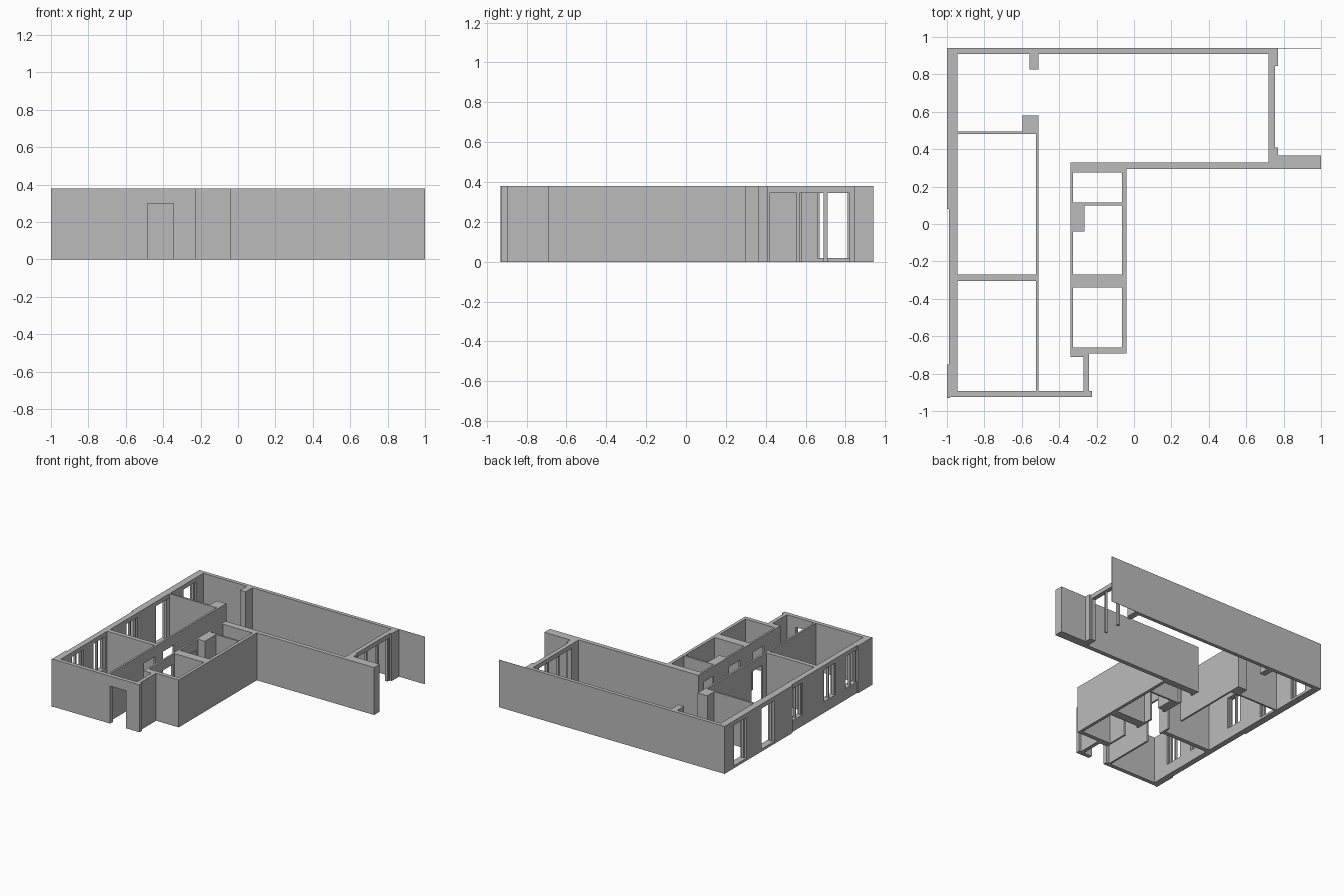
import bpy, bmesh
from mathutils import Matrix, Vector

if "Cube" in bpy.data.objects:
    bpy.data.objects.remove(bpy.data.objects["Cube"])

H = 0.38          # wall height
DOOR = 0.30       # door head height
HEAD = 0.345      # window head height

grey = bpy.data.materials.new("wall_grey")
grey.diffuse_color = (0.5, 0.5, 0.5, 1)
grey.use_nodes = True
grey.node_tree.nodes["Principled BSDF"].inputs["Base Color"].default_value = grey.diffuse_color


def add_box(bm, x0, x1, y0, y1, z0=0.0, z1=H):
    m = Matrix.Translation(((x0 + x1) / 2, (y0 + y1) / 2, (z0 + z1) / 2))
    s = Matrix.Diagonal((x1 - x0, y1 - y0, z1 - z0, 1))
    bmesh.ops.create_cube(bm, size=1, matrix=m @ s)


def make(name, boxes):
    bm = bmesh.new()
    for b in boxes:
        add_box(bm, *b)
    me = bpy.data.meshes.new(name)
    bm.to_mesh(me)
    bm.free()
    me.materials.append(grey)
    ob = bpy.data.objects.new(name, me)
    bpy.context.collection.objects.link(ob)
    return ob


def plan(name, pts):
    """Wall extruded from its floor outline."""
    bm = bmesh.new()
    f = bm.faces.new([bm.verts.new((x, y, 0)) for x, y in pts])
    up = bmesh.ops.extrude_face_region(bm, geom=[f])
    bmesh.ops.translate(bm, vec=Vector((0, 0, H)),
                        verts=[v for v in up["geom"] if isinstance(v, bmesh.types.BMVert)])
    bmesh.ops.recalc_face_normals(bm, faces=bm.faces)
    me = bpy.data.meshes.new(name)
    bm.to_mesh(me)
    bm.free()
    me.materials.append(grey)
    ob = bpy.data.objects.new(name, me)
    bpy.context.collection.objects.link(ob)
    return ob


def cut(ob, boxes):
    """Cut openings and bake the result."""
    cutter = make("cutter", boxes)
    mod = ob.modifiers.new("openings", 'BOOLEAN')
    mod.operation, mod.solver, mod.object = 'DIFFERENCE', 'EXACT', cutter
    dg = bpy.context.evaluated_depsgraph_get()
    me = bpy.data.meshes.new_from_object(ob.evaluated_get(dg))
    ob.modifiers.clear()
    ob.data = me
    bpy.data.objects.remove(cutter)


# West wall: thinner between the two outer steps, five windows
west = plan("west_wall", [(-1, 0.94), (-1, 0.08), (-0.99, 0.08), (-0.99, -0.75), (-1, -0.75),
                          (-1, -0.93), (-0.985, -0.93), (-0.985, -0.925), (-0.945, -0.925),
                          (-0.945, 0.94)])
windows = [(0.66, 0.82, 0.02), (0.31, 0.475, 0.02), (-0.06, 0.08, 0.09),
           (-0.48, -0.335, 0.09), (-0.75, -0.605, 0.09)]
cut(west, [(-1.1, -0.9, a, b, s, HEAD) for a, b, s in windows])

# Slim window frames, with a middle bar on the raised windows
t = 0.01
for i, (a, b, s) in enumerate(windows):
    f = [(-0.98, -0.96, a, a + t, s, HEAD), (-0.98, -0.96, b - t, b, s, HEAD)]
    if s > 0.05:
        m = (a + b) / 2
        f.append((-0.98, -0.96, m - t / 2, m + t / 2, s, HEAD))
    make("window_frame_%d" % (i + 1), f)

# North wall with its thin screen and pier
make("north_wall", [(-0.945, 0.72, 0.91, 0.94)])
make("north_screen", [(0.77, 1.0, 0.938, 0.94)])
make("north_pier", [(-0.56, -0.51, 0.825, 0.91)])

# South wall with the entrance
cut(make("south_wall", [(-0.945, -0.225, -0.925, -0.892)]),
    [(-0.485, -0.345, -1, -0.8, -0.1, DOOR)])
make("entrance_side_wall", [(-0.27, -0.24, -0.892, -0.71)])

# Room dividers on the west side
make("north_divider", [(-0.945, -0.595, 0.48, 0.495)])
make("south_divider", [(-0.945, -0.525, -0.305, -0.27)])

# Corridor wall ending in a block, two doors
corridor = plan("corridor_wall", [(-0.525, -0.892), (-0.51, -0.892), (-0.51, 0.58),
                                  (-0.595, 0.58), (-0.595, 0.48), (-0.525, 0.48)])
cut(corridor, [(-0.56, -0.48, a, a + 0.14, -0.1, DOOR) for a in (-0.46, -0.22)])

# East wall with a wide glazed opening and posts
east = plan("east_wall", [(0.72, 0.33), (0.77, 0.33), (0.77, 0.41), (0.755, 0.41),
                          (0.755, 0.845), (0.77, 0.845), (0.77, 0.94), (0.72, 0.94)])
cut(east, [(0.6, 0.9, 0.42, 0.835, -0.1, HEAD)])
make("east_posts", [(0.73, 0.75, a, b, 0, HEAD) for a, b in
                    ((0.555, 0.57), (0.69, 0.71), (0.82, 0.835))])

# Long wall beside the large room
plan("long_wall", [(-0.04, 0.295), (1, 0.295), (1, 0.365), (0.77, 0.365), (0.77, 0.33),
                   (-0.34, 0.33), (-0.34, 0.275), (-0.04, 0.275)])

# Core of small rooms with doors on the corridor side
core = make("core_west_wall", [(-0.34, -0.325, -0.66, 0.275)])
cut(core, [(-0.4, -0.3, a, b, -0.1, DOOR) for a, b in
           ((0.135, 0.255), (-0.2, -0.06), (-0.5, -0.36))])
make("core_east_wall", [(-0.065, -0.04, -0.66, 0.275)])
plan("core_south_wall", [(-0.34, -0.66), (-0.34, -0.71), (-0.24, -0.71), (-0.24, -0.693),
                         (-0.04, -0.693), (-0.04, -0.66)])
make("core_divider_south", [(-0.325, -0.065, -0.34, -0.27)])
plan("core_divider_north", [(-0.325, 0.115), (-0.325, -0.04), (-0.265, -0.04), (-0.265, 0.1),
                            (-0.065, 0.1), (-0.065, 0.115)])
